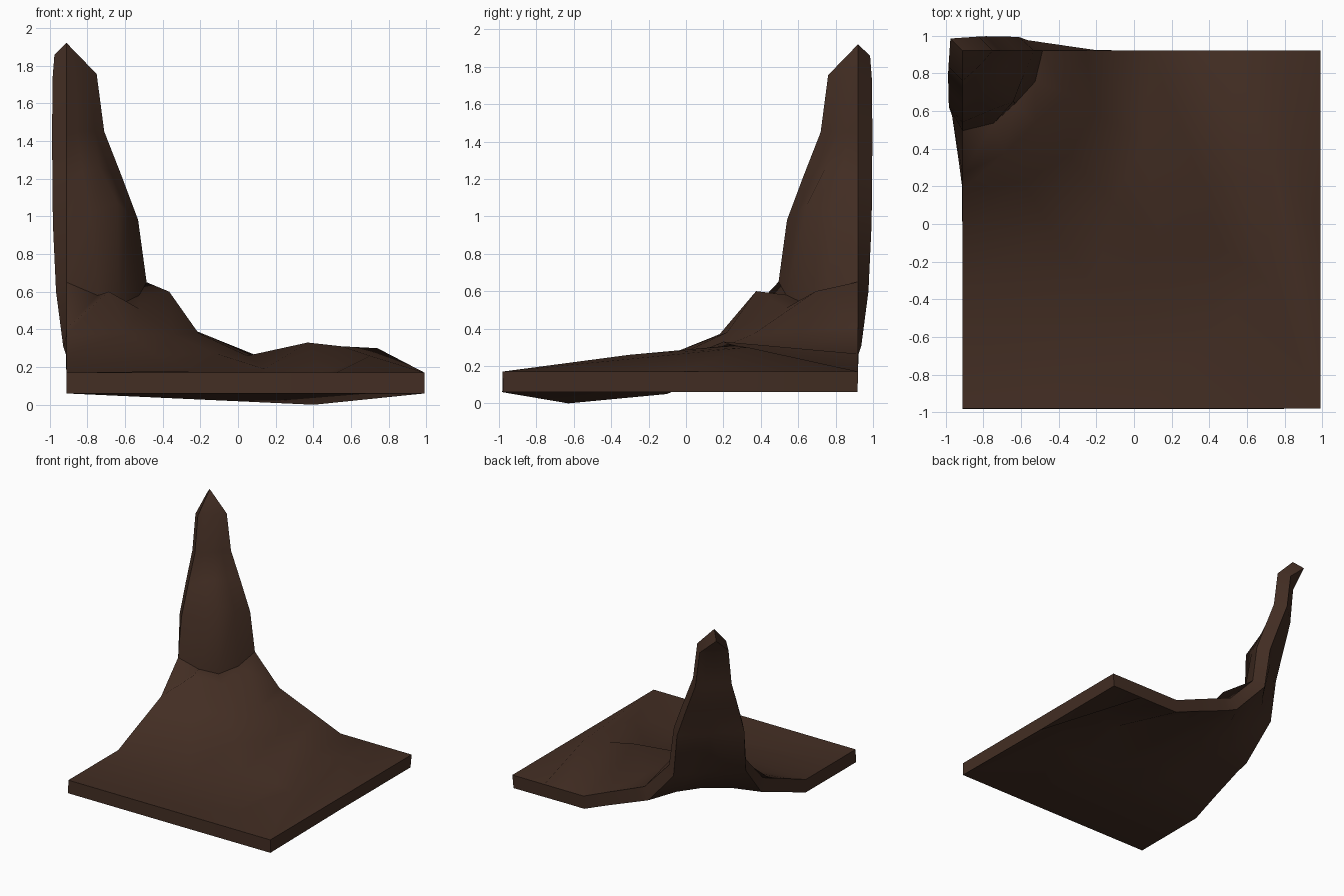
import bpy, bmesh, math
from mathutils import Vector

if "Cube" in bpy.data.objects:
    bpy.data.objects.remove(bpy.data.objects["Cube"])

THICK = 0.11
CX, CY = -0.91, 0.92          # the raised corner of the sheet

# Rings around the raised corner, symmetric about the diagonal:
# (edge distance, z), (quarter point u, v, z), (middle distance, z)
spire_top = [
    ((0.16, 1.755), (0.122, 0.045, 1.755), (0.085, 1.755)),
    ((0.20, 1.45), (0.150, 0.055, 1.45), (0.106, 1.45)),
    ((0.29, 1.22), (0.23, 0.085, 1.24), (0.175, 1.26)),
    ((0.38, 0.98), (0.325, 0.13, 1.02), (0.27, 1.07)),
    ((0.425, 0.65), (0.385, 0.165, 0.58), (0.28, 0.53)),
    ((0.655, 0.405), (0.545, 0.225, 0.60), (0.385, 0.51)),
]
# The underside of the spire is a plain flat-backed sweep
spire_under = [
    ((a, z), (a * 0.75, a * 0.25, z), (a * 0.5, z))
    for a, z in ((0.16, 1.755), (0.20, 1.45), (0.29, 1.22), (0.38, 0.98))
] + [
    ((0.425, 0.65), (0.335, 0.13, 0.64), (0.245, 0.64)),
    ((0.655, 0.405), (0.54, 0.22, 0.425), (0.40, 0.43)),
]
ground = [
    ((0.74, 0.37), (0.70, 0.32, 0.38), (0.56, 0.37)),
    ((1.00, 0.265), (0.96, 0.48, 0.26), (0.80, 0.27)),
    ((1.23, 0.17), (1.26, 0.70, 0.18), (1.05, 0.19)),
    ((1.42, 0.17), (1.44, 0.70, 0.17), (1.38, 0.17)),
    ((1.60, 0.17), (1.62, 0.76, 0.17), (1.60, 0.17)),
    ((1.90, 0.17), (1.90, 0.95, 0.17), (1.90, 0.17)),
]
# Uneven ground: single points (ring, index) moved to u, v, z
moved = {
    (8, 1): (1.28, 0.72, 0.33), (9, 1): (1.46, 0.67, 0.31),
    (10, 1): (1.65, 0.59, 0.30), (9, 2): (1.36, 1.03, 0.16),
    (10, 2): (1.61, 1.22, 0.26), (9, 3): (0.95, 1.38, 0.165),
    (10, 3): (1.31, 1.55, 0.11),
}


def ring_points(i, ring):
    (a, za), (u, v, zq), (m, zm) = ring
    pts = [(a, 0, za), (u, v, zq), (m, m, zm), (v, u, zq), (0, a, za)]
    pts = [moved.get((i, k), p) for k, p in enumerate(pts)]
    return [Vector((CX + p[0], CY - p[1], p[2])) for p in pts]


def add_sheet(bm, rings):
    """Sheet drawn up into a spire; returns its faces, vertices and border."""
    tip = bm.verts.new((CX, CY, 1.92))
    loops = [[bm.verts.new(p) for p in ring_points(i, r)] for i, r in enumerate(rings)]
    faces = []
    for k in range(4):
        faces.append(bm.faces.new((tip, loops[0][k + 1], loops[0][k])))
        for inner, outer in zip(loops, loops[1:]):
            faces.append(bm.faces.new((inner[k], inner[k + 1], outer[k + 1], outer[k])))
    verts = [tip] + [v for loop in loops for v in loop]
    border = ([tip] + [l[0] for l in loops] + loops[-1][1:4]
              + [l[4] for l in reversed(loops)])
    return faces, verts, border


bm = bmesh.new()
# Upper surface
_, _, top_edge = add_sheet(bm, spire_top + ground)
# Underside, pushed back along its normals
faces, verts, low_edge = add_sheet(bm, spire_under + ground)
bm.normal_update()
shift = [v.normal * -THICK for v in verts]
for v, s in zip(verts, shift):
    if v.co.z < 0.35:             # level ground keeps its vertical cut edge
        s = Vector((s.x * 0.3, s.y * 0.3, -THICK))
    v.co += s
bmesh.ops.reverse_faces(bm, faces=faces)
# Cut edge all round
n = len(top_edge)
for i in range(n):
    j = (i + 1) % n
    bm.faces.new((top_edge[i], top_edge[j], low_edge[j], low_edge[i]))
bmesh.ops.recalc_face_normals(bm, faces=bm.faces[:])

mesh = bpy.data.meshes.new("raised_corner_slab")
bm.to_mesh(mesh)
bm.free()
slab = bpy.data.objects.new("raised_corner_slab", mesh)
bpy.context.collection.objects.link(slab)

# Dark earth colour
mat = bpy.data.materials.new("dark_brown")
mat.diffuse_color = (0.056, 0.027, 0.017, 1)
mat.use_nodes = True
mat.node_tree.nodes["Principled BSDF"].inputs["Base Color"].default_value = mat.diffuse_color
mesh.materials.append(mat)

bpy.context.view_layer.objects.active = slab
slab.select_set(True)
bpy.ops.object.shade_smooth_by_angle(angle=math.radians(50))
